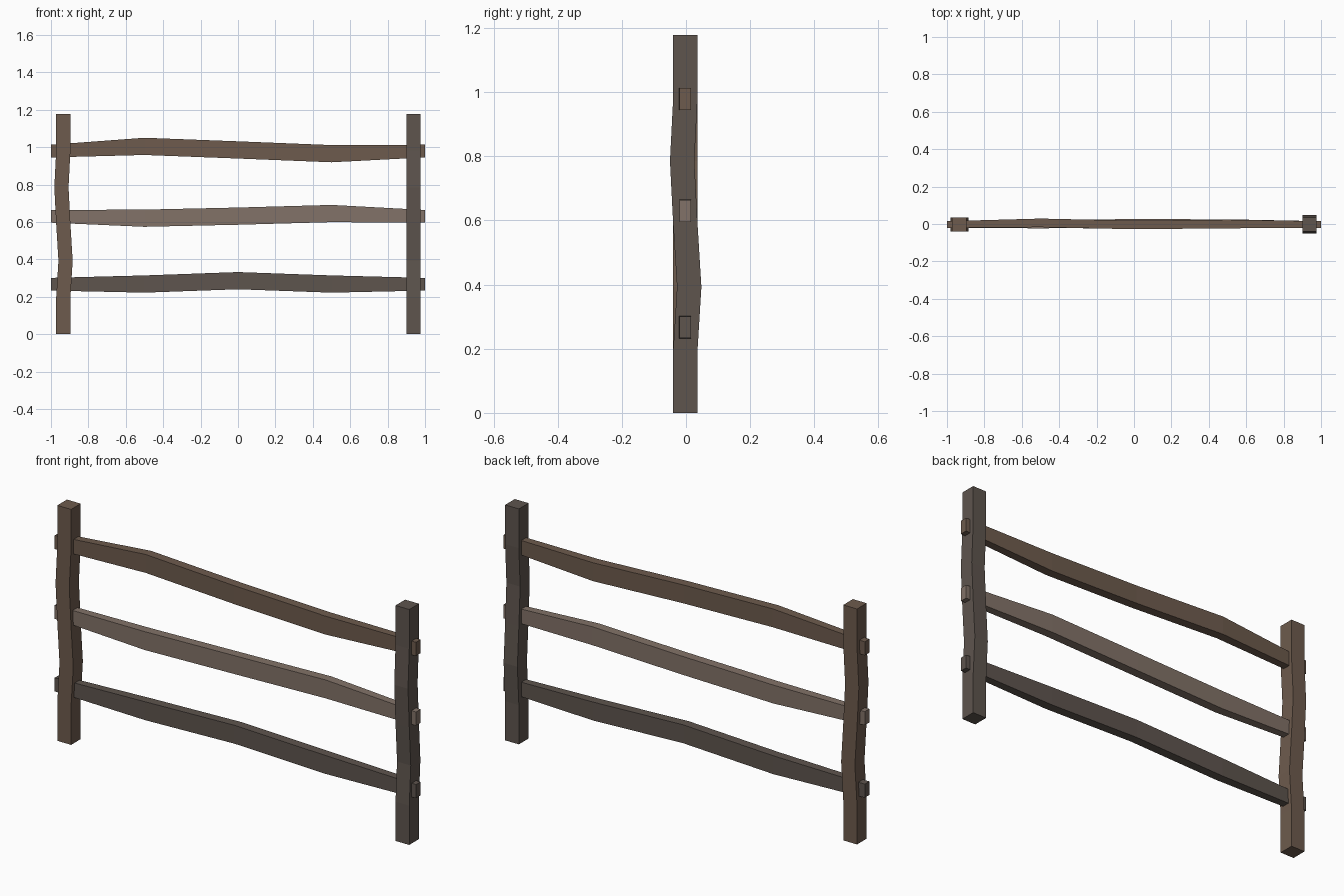
import bpy, bmesh

if "Cube" in bpy.data.objects:
    bpy.data.objects.remove(bpy.data.objects["Cube"])


def material(name, rgb):
    m = bpy.data.materials.new(name)
    m.diffuse_color = (*rgb, 1)
    m.use_nodes = True
    m.node_tree.nodes["Principled BSDF"].inputs["Base Color"].default_value = m.diffuse_color
    return m


brown = material("brown_wood", (0.155, 0.105, 0.075))
light = material("light_wood", (0.225, 0.170, 0.138))
dark = material("dark_wood", (0.112, 0.090, 0.076))


def beam(name, rings, mat):
    """Skin a list of four-corner rings into a closed, flat-faced beam."""
    bm = bmesh.new()
    loops = [[bm.verts.new(p) for p in ring] for ring in rings]
    for a, b in zip(loops, loops[1:]):
        for i in range(4):
            j = (i + 1) % 4
            bm.faces.new((a[i], a[j], b[j], b[i]))
    bm.faces.new(loops[0])
    bm.faces.new(loops[-1])
    bmesh.ops.recalc_face_normals(bm, faces=bm.faces)
    me = bpy.data.meshes.new(name)
    bm.to_mesh(me)
    bm.free()
    me.materials.append(mat)
    bpy.context.collection.objects.link(bpy.data.objects.new(name, me))


CORNERS = ((-1, -1), (1, -1), (1, 1), (-1, 1))
HEIGHT = 1.178
SWAY = (0, 0, 0.012, 0, -0.010, 0, 0)


# Posts: square section, the left one sways along x, the right one along y
def post(name, x, dx, dy, mat):
    h = 0.038
    rings = [[(x + s * dx + h * u, -0.002 + s * dy + h * v, HEIGHT * i / 6)
              for u, v in CORNERS] for i, s in enumerate(SWAY)]
    beam(name, rings, mat)


post("left_post", -0.934, 1, 0, brown)
post("right_post", 0.938, 0, 1, dark)


# Rails: thicker in the middle, tapering to the ends that pass through the posts
def rail(name, zs, ys, mat):
    rings = []
    for i, (z, y) in enumerate(zip(zs, ys)):
        hy, hz = (0.018, 0.034) if i in (0, 4) else (0.023, 0.046)
        rings.append([(-1 + i * 0.5, y + hy * u, z + hz * v) for u, v in CORNERS])
    beam(name, rings, mat)


rail("top_rail", (0.979, 1.004, 0.985, 0.965, 0.979),
     (-0.003, 0.006, -0.005, 0.0, -0.003), brown)
rail("middle_rail", (0.630, 0.620, 0.631, 0.645, 0.630),
     (-0.003, 0.0, 0.003, 0.002, -0.003), light)
rail("bottom_rail", (0.267, 0.268, 0.286, 0.268, 0.267),
     (-0.003, 0.003, -0.003, 0.0, -0.003), dark)
